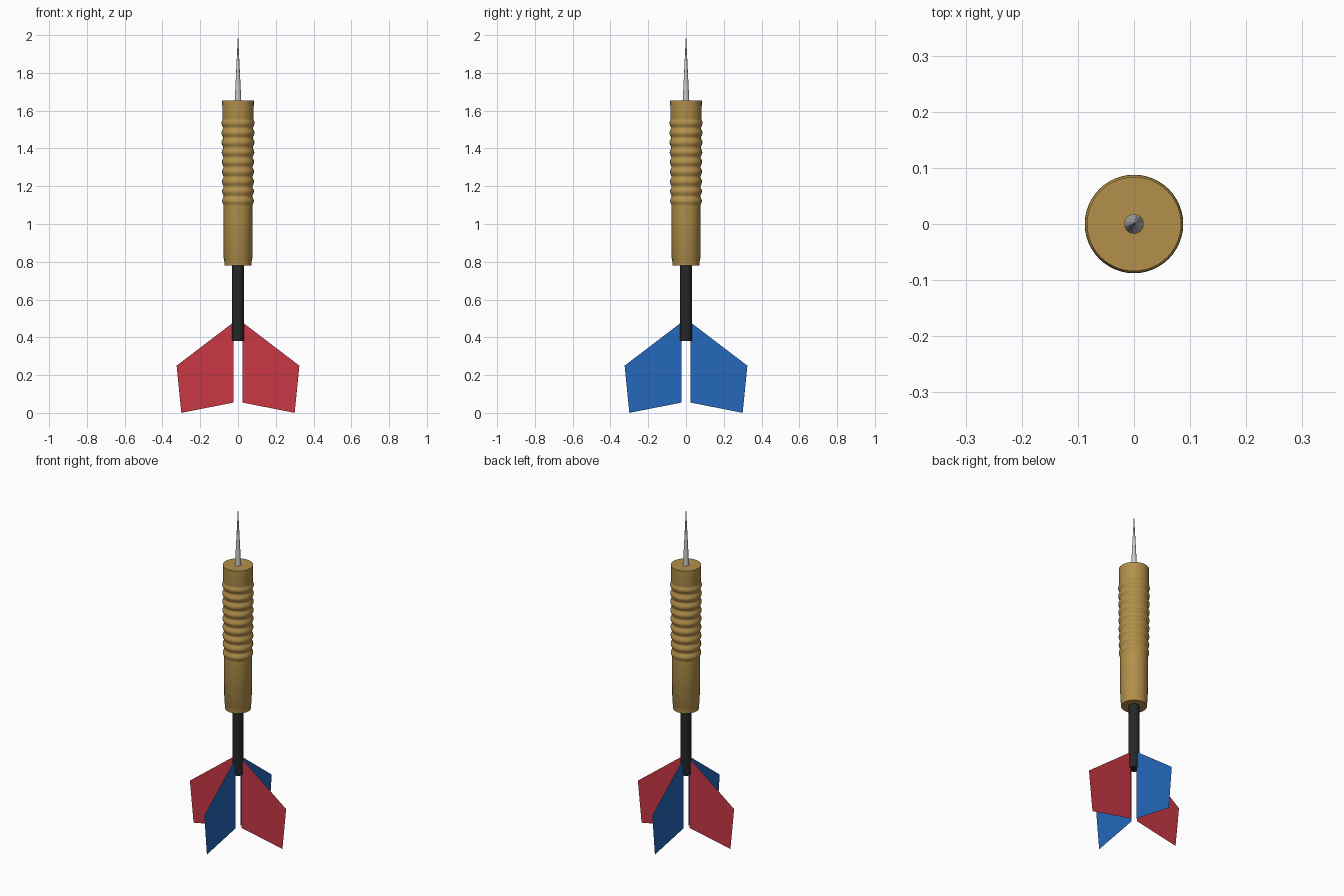
import bpy, bmesh, math

if "Cube" in bpy.data.objects:
    bpy.data.objects.remove(bpy.data.objects["Cube"])


def paint(obj, name, color):
    mat = bpy.data.materials.get(name) or bpy.data.materials.new(name)
    mat.diffuse_color = (*color, 1)
    mat.use_nodes = True
    mat.node_tree.nodes["Principled BSDF"].inputs["Base Color"].default_value = mat.diffuse_color
    obj.data.materials.append(mat)


def make_object(name, bm):
    mesh = bpy.data.meshes.new(name)
    bm.to_mesh(mesh)
    bm.free()
    obj = bpy.data.objects.new(name, mesh)
    bpy.context.collection.objects.link(obj)
    return obj


def lathe(name, profile, sides, angle=40):
    """Solid of revolution from (radius, z) points listed bottom to top."""
    bm = bmesh.new()
    rings = [[bm.verts.new((r * math.cos(2 * math.pi * i / sides),
                            r * math.sin(2 * math.pi * i / sides), z))
              for i in range(sides)] for r, z in profile]
    for low, high in zip(rings, rings[1:]):
        for i in range(sides):
            j = (i + 1) % sides
            bm.faces.new((low[i], low[j], high[j], high[i]))
    bm.faces.new(rings[0][::-1])
    bm.faces.new(rings[-1])
    obj = make_object(name, bm)
    bpy.ops.object.select_all(action='DESELECT')
    obj.select_set(True)
    bpy.context.view_layer.objects.active = obj
    bpy.ops.object.shade_smooth_by_angle(angle=math.radians(angle))
    return obj


# Barrel with a ringed grip
profile = [(0.072, 0.78), (0.073, 0.812), (0.076, 0.818), (0.077, 1.095)]
GRIP_LOW, GRIP_HIGH, RINGS, STEPS = 1.095, 1.56, 9, 8
for k in range(1, RINGS * STEPS):
    t = k / (RINGS * STEPS)
    bulge = abs(math.sin(math.pi * RINGS * t)) ** 1.5
    profile.append((0.075 + 0.004 * t + 0.009 * bulge,
                    GRIP_LOW + (GRIP_HIGH - GRIP_LOW) * t))
profile += [(0.082, GRIP_HIGH), (0.084, 1.655)]
paint(lathe("barrel", profile, 48), "brass", (0.45, 0.28, 0.07))

# Steel point
lathe("point", [(0.018, 1.64), (0.0165, 1.67), (0.0005, 2.0)], 16)

# Shaft
paint(lathe("shaft", [(0.031, 0.38), (0.031, 0.79)], 24), "black", (0.02, 0.02, 0.02))

# Four flat flights around the shaft
FLIGHT = [(0.023, 0.055), (0.30, 0.0), (0.325, 0.25), (0.023, 0.48)]
for i, side in enumerate(("right", "back", "left", "front")):
    a = i * math.pi / 2
    bm = bmesh.new()
    bm.faces.new([bm.verts.new((r * math.cos(a), r * math.sin(a), z)) for r, z in FLIGHT])
    flight = make_object("flight_" + side, bm)
    if i % 2 == 0:
        paint(flight, "red", (0.58, 0.04, 0.06))
    else:
        paint(flight, "blue", (0.018, 0.136, 0.50))
